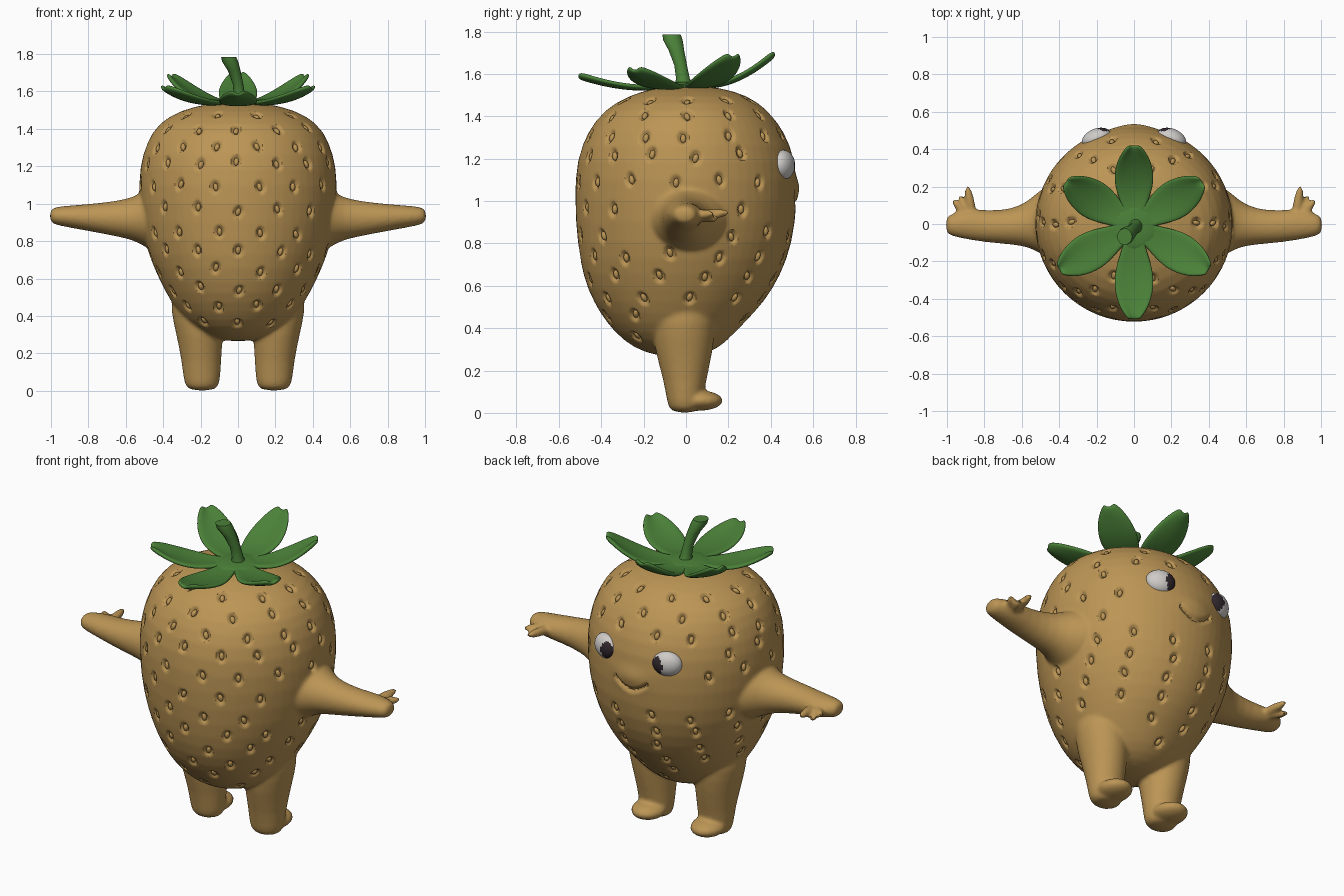
import bpy, bmesh, math, random
from mathutils import Vector, Matrix, kdtree

random.seed(4)
if "Cube" in bpy.data.objects:
    bpy.data.objects.remove(bpy.data.objects["Cube"])


def material(name, rgb):
    m = bpy.data.materials.new(name)
    m.use_nodes = True
    m.diffuse_color = (*rgb, 1)
    m.node_tree.nodes["Principled BSDF"].inputs["Base Color"].default_value = (*rgb, 1)
    return m


TAN = material("tan skin", (0.50, 0.30, 0.09))
GREEN = material("leaf green", (0.07, 0.22, 0.04))
WHITE = material("eye white", (0.62, 0.60, 0.58))
DARK = material("pupil brown", (0.03, 0.02, 0.026))


def make(name, bm, *mats):
    bmesh.ops.recalc_face_normals(bm, faces=bm.faces[:])
    mesh = bpy.data.meshes.new(name)
    bm.to_mesh(mesh)
    bm.free()
    obj = bpy.data.objects.new(name, mesh)
    bpy.context.collection.objects.link(obj)
    for m in mats:
        mesh.materials.append(m)
    return obj


def activate(obj):
    bpy.ops.object.select_all(action='DESELECT')
    obj.select_set(True)
    bpy.context.view_layer.objects.active = obj


def modify(obj, kind, **settings):
    activate(obj)
    mod = obj.modifiers.new(kind.title(), kind)
    for key, value in settings.items():
        setattr(mod, key, value)
    bpy.ops.object.modifier_apply(modifier=mod.name)


def smooth(obj, angle=40):
    activate(obj)
    bpy.ops.object.shade_smooth_by_angle(angle=math.radians(angle))


def loft(bm, rings, u, v, n=24):
    """Skin elliptical rings given as (centre, radius along u, radius along v)."""
    loops = []
    for c, a, b in rings:
        angles = [2 * math.pi * i / n for i in range(n)]
        loops.append([bm.verts.new(Vector(c) + u * a * math.cos(t) + v * b * math.sin(t)) for t in angles])
    for lo, hi in zip(loops, loops[1:]):
        for i in range(n):
            j = (i + 1) % n
            bm.faces.new((lo[i], lo[j], hi[j], hi[i]))
    bm.faces.new(loops[0])
    bm.faces.new(loops[-1])


def ellipsoid(bm, centre, radii, rot=Matrix(), seg=16):
    mat = Matrix.Translation(centre) @ rot.to_4x4() @ Matrix.Diagonal((*radii, 1))
    return bmesh.ops.create_uvsphere(bm, u_segments=seg, v_segments=seg * 3 // 4, radius=1, matrix=mat)


X, Y, Z = Vector((1, 0, 0)), Vector((0, 1, 0)), Vector((0, 0, 1))

# Body profile: height, half width, depth centre, half depth
PROFILE = [(.265, .05, -.03, .05), (.28, .15, -.04, .15), (.34, .25, -.05, .25),
           (.42, .325, -.05, .32), (.52, .385, -.035, .405), (.65, .45, -.02, .47),
           (.8, .505, -.005, .51), (1.0, .535, 0, .53), (1.2, .53, 0, .52),
           (1.33, .49, 0, .465), (1.43, .43, 0, .39), (1.5, .31, .01, .28),
           (1.535, .16, .01, .15), (1.545, .04, .01, .04)]
ARM = [(.40, .01, .92, .22, .20), (.50, .015, .92, .175, .15), (.56, 0, .92, .125, .115),
       (.65, -.015, .92, .095, .095), (.78, -.015, .925, .085, .075),
       (.88, 0, .93, .085, .062), (.97, -.005, .935, .062, .05), (1.008, -.005, .935, .045, .035)]
LEG = [(.55, .22, -.01, .14, .15), (.42, .215, -.01, .145, .152), (.3, .205, -.01, .125, .14),
       (.15, .195, -.005, .105, .1), (.05, .193, -.005, .098, .085), (-.002, .192, -.005, .08, .07)]
# Fingertips, each growing from the palm
FINGERS = [(.89, .20, .945, .026), (.965, .125, .94, .026), (.93, .15, .915, .024)]

bm = bmesh.new()
loft(bm, [((0, cy, z), rx, ry) for z, rx, cy, ry in PROFILE], X, Y, 32)
for s in (1, -1):
    loft(bm, [((s * x, cy, cz), ry, rz) for x, cy, cz, ry, rz in ARM], Y, Z)
    loft(bm, [((s * cx, cy, z), rx, ry) for z, cx, cy, rx, ry in LEG], X, Y)
    ellipsoid(bm, (s * .193, .065, .058), (.097, .112, .048))
    for x, y, z, r in FINGERS:
        root, tip = Vector((s * .86, .01, .93)), Vector((s * x, y, z))
        way = tip - root
        ellipsoid(bm, (root + tip) / 2, (r, r, way.length / 2 + .008), way.to_track_quat('Z', 'Y').to_matrix())
body = make("body_with_limbs", bm, TAN)
modify(body, 'SUBSURF', levels=1)
modify(body, 'REMESH', mode='VOXEL', voxel_size=0.0105)
modify(body, 'SMOOTH', factor=0.5, iterations=6)
bpy.context.view_layer.update()


def radii_at(z):
    for lo, hi in zip(PROFILE, PROFILE[1:]):
        if lo[0] <= z <= hi[0]:
            f = (z - lo[0]) / (hi[0] - lo[0])
            return [a + (b - a) * f for a, b in zip(lo, hi)][1:]


# Seed places: staggered rows, left off the face and shoulders
seeds = []
for row, z in enumerate((.36, .45, .54, .64, .74, .84, .97, 1.1, 1.22, 1.31, 1.41, 1.48)):
    rx, cy, ry = radii_at(z)
    count = max(6, round(2 * math.pi * rx / .225))
    for i in range(count):
        t = 2 * math.pi * (i + row % 2 / 2) / count - math.pi / 2 + random.uniform(-.03, .03)
        p = Vector((rx * math.cos(t), cy + ry * math.sin(t), z + random.uniform(-.015, .015)))
        on_face = p.y > 0 and abs(p.x) < .32 and .92 < z < 1.28
        on_limb = (abs(p.x) > .46 and .74 < z < 1.07) or (z < .5 and abs(p.x) > .1 and abs(p.y) < .2)
        if on_face or on_limb:
            continue
        hit, loc, nor, _ = body.closest_point_on_mesh(p)
        up = (Z - nor * nor.z).normalized()
        up.rotate(Matrix.Rotation(random.uniform(-.35, .35), 3, nor))
        seeds.append((loc.copy(), nor.copy(), up, up.cross(nor)))

tree = kdtree.KDTree(len(seeds))
for i, seed in enumerate(seeds):
    tree.insert(seed[0], i)
tree.balance()

# Press in the seed pits, the smile and a soft muzzle
moves = []
for v in body.data.vertices:
    p, push = v.co, 0
    _, i, dist = tree.find(p)
    if dist < .06:
        loc, nor, up, side = seeds[i]
        d = math.hypot((p - loc).dot(side) / .028, (p - loc).dot(up) / .038)
        push -= .02 * max(0, min(1, 2 * (1 - d)))
    if p.y > .3 and abs(p.x) < .25:
        push += .014 * math.exp(-(p.x / .1) ** 2 - ((p.z - 1.06) / .05) ** 2)
        if abs(p.x) < .11:
            gap = abs(p.z - (.985 + 5 * p.x ** 2))
            push -= .02 * max(0, 1 - gap / .02)
    moves.append(v.normal * push)
for v, m in zip(body.data.vertices, moves):
    v.co += m
smooth(body)

# Seeds lying in their pits
bm = bmesh.new()
for loc, nor, up, side in seeds:
    frame = Matrix((side, up, nor)).transposed()
    ellipsoid(bm, loc - nor * .014, (.014, .023, .012), frame, 8)
smooth(make("seeds", bm, TAN), 60)

# Eyes, with the pupil on the inner front faces
for s, name in ((1, "left_eye"), (-1, "right_eye")):
    bm = bmesh.new()
    ellipsoid(bm, (s * .20, .458, 1.17), (.082, .052, .07), Matrix.Rotation(-s * .38, 3, 'Z'), 36)
    for f in bm.faces:
        c = f.calc_center_median()
        if c.y > .45 and math.hypot((abs(c.x) - .165) / .036, (c.z - 1.165) / .052) < 1:
            f.material_index = 1
    smooth(make(name, bm, WHITE, DARK), 60)

# Leafy crown
WIDTHS = (.05, .05, .062, .08, .097, .106, .105, .094, .072, .03)
TIPS = [(0, -.51, 1.585), (0, .42, 1.69)]
for s in (1, -1):
    TIPS += [(s * .365, .225, 1.68), (s * .40, -.245, 1.615)]
for k, (tx, ty, tz) in enumerate(TIPS):
    bm = bmesh.new()
    along = Vector((tx, ty + .01, 0))
    across = Z.cross(along).normalized()
    rows = []
    for i, w in enumerate(WIDTHS):
        t = i / (len(WIDTHS) - 1)
        z = 1.55 - .025 * math.sin(math.pi * t) + (tz - 1.55) * t ** 2
        mid = along * t + Vector((0, -.01, z))
        rows.append([bm.verts.new(mid + across * w * q + Z * .022 * q * q * t) for q in (-1, -.5, 0, .5, 1)])
    for a, b in zip(rows, rows[1:]):
        for j in range(4):
            bm.faces.new((a[j], b[j], b[j + 1], a[j + 1]))
    leaf = make(f"leaf_{k + 1}", bm, GREEN)
    modify(leaf, 'SOLIDIFY', thickness=.024, offset=0)
    modify(leaf, 'SUBSURF', levels=2)
    smooth(leaf, 60)

bm = bmesh.new()
ellipsoid(bm, (0, -.01, 1.54), (.13, .13, .022), seg=24)
smooth(make("crown_centre", bm, GREEN), 60)

# Leaning stem that widens to the cut top
STEM = [((.01, -.01, 1.54), .04), ((.008, -.015, 1.58), .03), ((0, -.025, 1.64), .028),
        ((-.02, -.045, 1.71), .034), ((-.042, -.062, 1.76), .043), ((-.05, -.068, 1.785), .04)]
bm = bmesh.new()
loft(bm, [(c, r, r * 1.1) for c, r in STEM], X, Y, 14)
smooth(make("stem", bm, GREEN))
